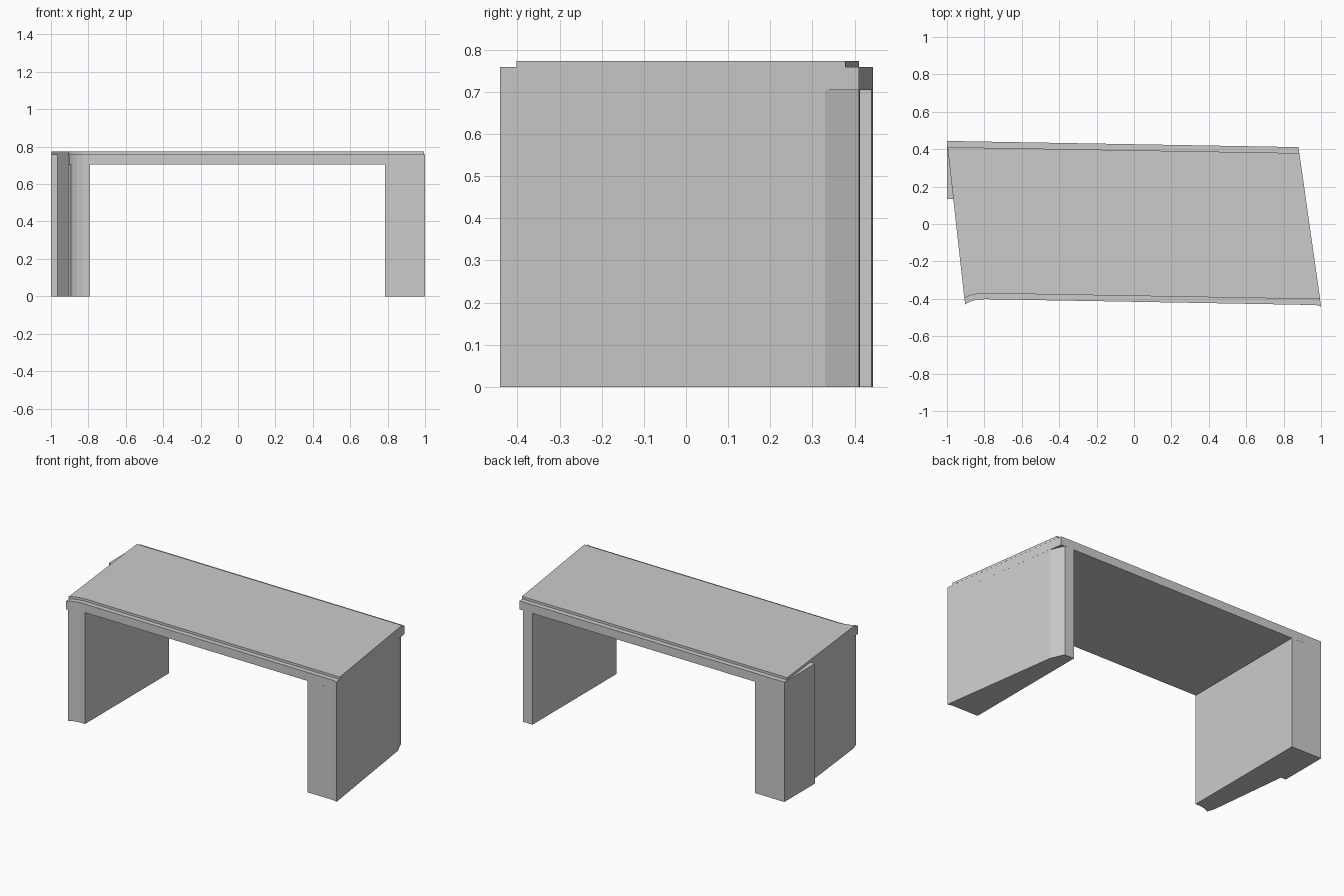
import bpy, bmesh

if "Cube" in bpy.data.objects:
    bpy.data.objects.remove(bpy.data.objects["Cube"])


def prism(name, outline, z0, z1, cap_top=True):
    """Extrude a counter-clockwise plan outline between two heights."""
    bm = bmesh.new()
    low = [bm.verts.new((x, y, z0)) for x, y in outline]
    high = [bm.verts.new((x, y, z1)) for x, y in outline]
    n = len(outline)
    for i in range(n):
        j = (i + 1) % n
        bm.faces.new((low[i], low[j], high[j], high[i]))
    bm.faces.new(low[::-1])
    if cap_top:
        bm.faces.new(high)
    mesh = bpy.data.meshes.new(name)
    bm.to_mesh(mesh)
    bm.free()
    obj = bpy.data.objects.new(name, mesh)
    bpy.context.collection.objects.link(obj)
    return obj


SOFFIT, LEDGE, TOP = 0.705, 0.759, 0.774

# Curved front-left corner and skewed front edge, shared by deck and surface
flare = [(-0.903, -0.43), (-0.885, -0.419), (-0.86, -0.409), (-0.83, -0.403), (-0.79, -0.402)]
front = flare + [(0.97, -0.433), (1.0, -0.441)]

# Deck slab
prism("deck_slab", front + [(0.879, 0.411), (-1.0, 0.444)], SOFFIT, LEDGE)

# Raised road surface, set back from the front and back edges
surface = [(x - 0.004 * (x < -0.88), y + 0.031) for x, y in flare]
surface += [(0.995, -0.402), (0.884, 0.379), (-0.997, 0.411)]
prism("road_surface", surface, LEDGE, TOP)

# Right abutment with chamfered back corner
right = [(0.787, -0.43), (0.97, -0.433), (1.0, -0.441), (0.89, 0.33), (0.853, 0.411), (0.787, 0.413)]
prism("right_abutment", right, 0, SOFFIT, cap_top=False)

# Left abutment with flared front corner
left = [(-0.893, -0.424)] + flare[1:] + [(-0.79, 0.44), (-1.0, 0.444), (-0.908, -0.38)]
prism("left_abutment", left, 0, SOFFIT, cap_top=False)

# Wing wall standing out from the left side
wing = [(-1.0, 0.135), (-0.965, 0.135), (-1.0, 0.444)]
prism("wing_wall", wing, 0, LEDGE)
